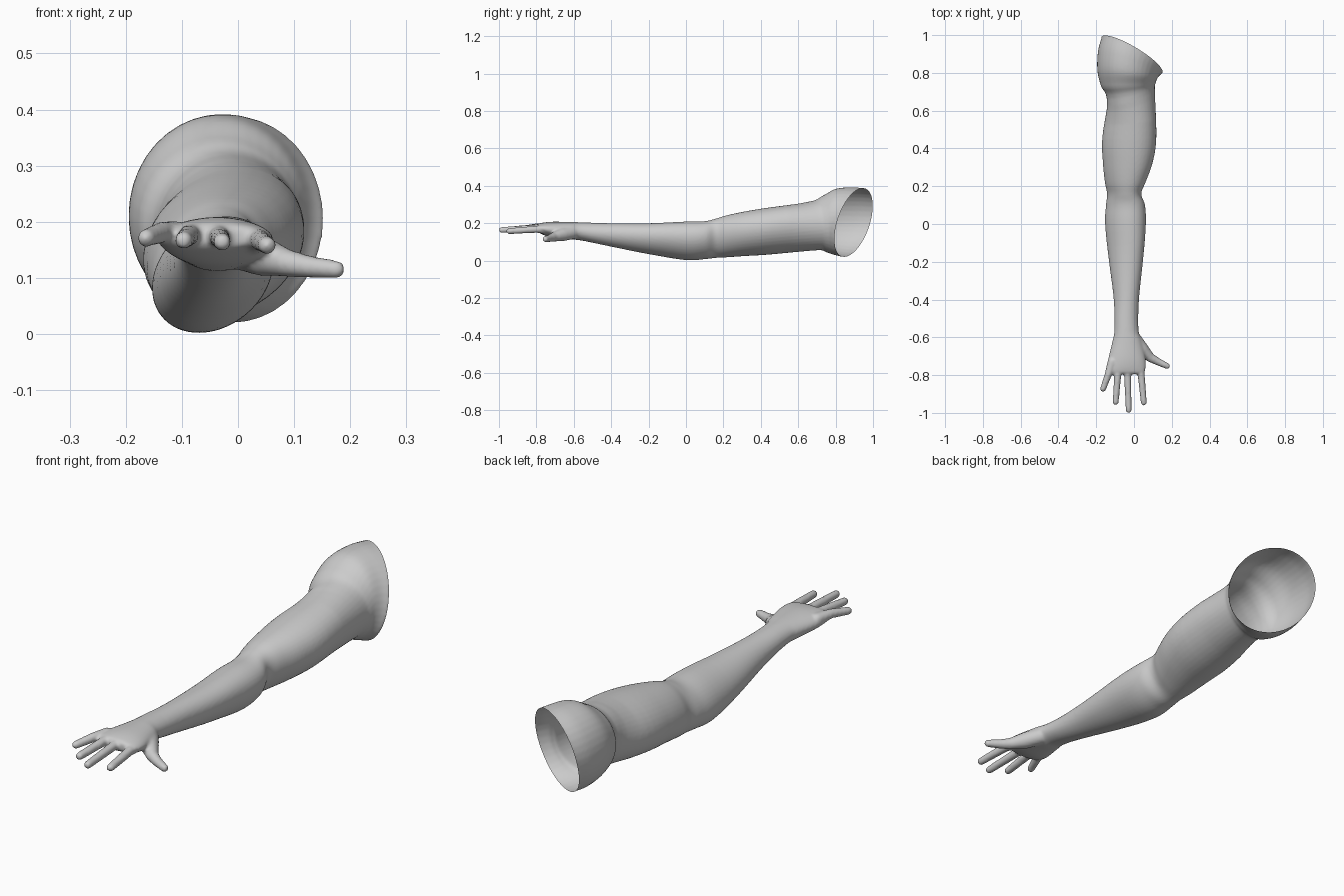
import bpy, bmesh, math
from mathutils import Vector, Matrix

if "Cube" in bpy.data.objects:
    bpy.data.objects.remove(bpy.data.objects["Cube"])

skin = bpy.data.materials.new("grey skin")
skin.diffuse_color = (0.6, 0.6, 0.6, 1)
skin.use_nodes = True
skin.node_tree.nodes["Principled BSDF"].inputs["Base Color"].default_value = skin.diffuse_color

SEG, STEPS = 40, 5
CREASE, RIM = 0.68, 0.895

# Arm profile from knuckles to shoulder: y, x min, x max, z min, z max
PROFILE = [
    (-0.795, -0.128, 0.042, 0.158, 0.188),
    (-0.78, -0.146, 0.058, 0.146, 0.2),
    (-0.72, -0.138, 0.062, 0.124, 0.208),
    (-0.62, -0.114, 0.042, 0.113, 0.207),
    (-0.56, -0.104, 0.024, 0.108, 0.205),
    (-0.4, -0.107, 0.026, 0.075, 0.2),
    (-0.2, -0.13, 0.045, 0.035, 0.2),
    (0, -0.15, 0.06, 0.003, 0.209),
    (0.1, -0.145, 0.055, 0.008, 0.211),
    (0.16, -0.139, 0.035, 0.015, 0.225),
    (0.22, -0.151, 0.058, 0.018, 0.243),
    (0.32, -0.162, 0.095, 0.025, 0.264),
    (0.45, -0.166, 0.116, 0.033, 0.285),
    (CREASE, -0.142, 0.11, 0.056, 0.314),
    (0.74, -0.176, 0.115, 0.046, 0.348),
    (0.79, -0.194, 0.121, 0.035, 0.384),
    (0.85, -0.191, 0.135, 0.025, 0.392),
    (RIM, -0.172, 0.153, 0.02, 0.388),
]


def ring_point(row, a):
    """Point on a cross-section; sections lean at the elbow and slant at the shoulder."""
    y, x0, x1, z0, z1 = row
    c, s = math.cos(a), math.sin(a)
    lean = 0.025 * max(0, min(1, (y + 0.5) / 0.4, (CREASE + 0.06 - y) / 0.2))
    before = max(0, min(1, (y - 0.48) / 0.2))
    after = max(0, (y - CREASE) / (RIM - CREASE))
    tilt_x = 0.045 * before - 0.135 * after
    tilt_z = -0.03 * before + 0.08 * after
    return Vector(((x0 + x1) / 2 + (x1 - x0) / 2 * c + lean * s,
                   y + tilt_x * c + tilt_z * s,
                   (z0 + z1) / 2 + (z1 - z0) / 2 * s))


def smooth_rows(rows):
    """Catmull-Rom interpolation between the cross-sections."""
    out = []
    for i in range(len(rows) - 1):
        quad = (rows[max(i - 1, 0)], rows[i], rows[i + 1], rows[min(i + 2, len(rows) - 1)])
        for k in range(STEPS):
            t = k / STEPS
            out.append(tuple(
                0.5 * (2 * b + (c - a) * t + (2 * a - 5 * b + 4 * c - d) * t * t
                       + (3 * b - a - 3 * c + d) * t ** 3)
                for a, b, c, d in zip(*quad)))
    return out + [rows[-1]]


def add_limb(bm, points):
    """Rounded tapering tube through (position, radius) points."""
    for p, radius in points:
        bmesh.ops.create_uvsphere(bm, u_segments=20, v_segments=14, radius=radius,
                                  matrix=Matrix.Translation(p))
    for (a, ra), (b, rb) in zip(points, points[1:]):
        turn = (b - a).to_track_quat('Z', 'Y').to_matrix().to_4x4()
        bmesh.ops.create_cone(bm, cap_ends=True, segments=20, radius1=ra, radius2=rb,
                              depth=(b - a).length,
                              matrix=Matrix.Translation((a + b) / 2) @ turn)


# Upper arm, forearm and palm, with a spare length past the rim
bm = bmesh.new()
angles = [math.tau * i / SEG for i in range(SEG)]
loops = [[ring_point(row, a) for a in angles] for row in smooth_rows(PROFILE)]
loops.append([p + Vector((0, 0.03, 0)) for p in loops[-1]])
rings = [[bm.verts.new(p) for p in loop] for loop in loops]
for lo, hi in zip(rings, rings[1:]):
    for i in range(SEG):
        j = (i + 1) % SEG
        bm.faces.new((lo[i], lo[j], hi[j], hi[i]))
bm.faces.new(rings[0][::-1])
bm.faces.new(rings[-1])
bmesh.ops.recalc_face_normals(bm, faces=bm.faces)

# Four fingers: root x, knuckle x, tip x, tip y, tip z
for root, knuckle, x, y, z in [(-0.115, -0.136, -0.164, -0.873, 0.171),
                               (-0.08, -0.086, -0.097, -0.943, 0.167),
                               (-0.034, -0.034, -0.028, -0.985, 0.164),
                               (0.026, 0.038, 0.052, -0.945, 0.158)]:
    add_limb(bm, [(Vector((root, -0.73, z + 0.006)), 0.025),
                  (Vector((knuckle, -0.797, z + 0.01)), 0.019),
                  (Vector((x, y, z)), 0.016)])

# Thumb
add_limb(bm, [(Vector((0.005, -0.61, 0.15)), 0.036),
              (Vector((0.045, -0.665, 0.138)), 0.035),
              (Vector((0.085, -0.706, 0.127)), 0.025),
              (Vector((0.125, -0.728, 0.12)), 0.02),
              (Vector((0.175, -0.752, 0.115)), 0.016)])

mesh = bpy.data.meshes.new("arm")
bm.to_mesh(mesh)
bm.free()
arm = bpy.data.objects.new("arm", mesh)
bpy.context.collection.objects.link(arm)

# Fuse everything into one skin
fuse = arm.modifiers.new("fuse", 'REMESH')
fuse.mode = 'VOXEL'
fuse.voxel_size = 0.006
relax = arm.modifiers.new("relax", 'SMOOTH')
relax.factor = 0.5
relax.iterations = 6
fused = bpy.data.meshes.new_from_object(
    arm.evaluated_get(bpy.context.evaluated_depsgraph_get()))
arm.modifiers.clear()
arm.data = fused

# Cut the shoulder open along its slanted rim
p, q, r = (ring_point(PROFILE[-1], a) for a in (0, math.pi / 2, math.pi))
normal = (q - p).cross(r - p).normalized()
if normal.y < 0:
    normal.negate()
bm = bmesh.new()
bm.from_mesh(fused)
bmesh.ops.bisect_plane(bm, geom=bm.verts[:] + bm.edges[:] + bm.faces[:],
                       plane_co=p, plane_no=normal, clear_outer=True)
for f in bm.faces:
    f.smooth = True
    f.material_index = 0
bm.to_mesh(fused)
bm.free()
fused.materials.clear()
fused.materials.append(skin)
